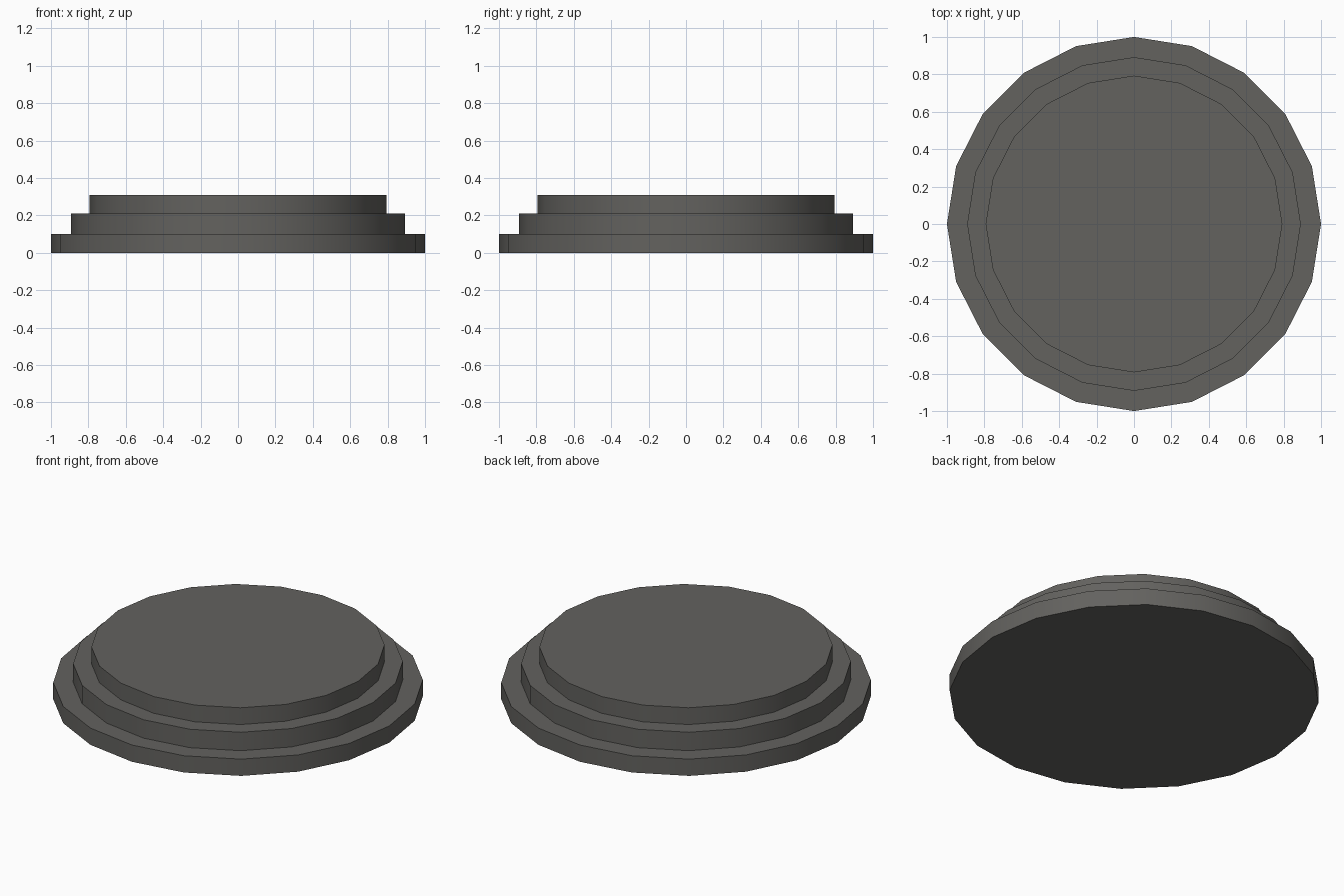
import bpy
import bmesh
from math import cos, sin, tau, radians

if "Cube" in bpy.data.objects:
    bpy.data.objects.remove(bpy.data.objects["Cube"])

SIDES = 20
# Stepped profile from the bottom rim to the top rim: (radius, height)
PROFILE = [(1.0, 0.0), (1.0, 0.10), (0.892, 0.10), (0.892, 0.21),
           (0.793, 0.21), (0.793, 0.31)]


def lathe(name, profile, sides):
    """Revolve a profile around z and close both ends."""
    bm = bmesh.new()
    rings = [[bm.verts.new((r * cos(tau * i / sides), r * sin(tau * i / sides), z))
              for i in range(sides)] for r, z in profile]
    for low, high in zip(rings, rings[1:]):
        for i in range(sides):
            j = (i + 1) % sides
            bm.faces.new((low[i], low[j], high[j], high[i]))
    bm.faces.new(rings[0][::-1])
    bm.faces.new(rings[-1])
    mesh = bpy.data.meshes.new(name)
    bm.to_mesh(mesh)
    bm.free()
    obj = bpy.data.objects.new(name, mesh)
    bpy.context.collection.objects.link(obj)
    return obj


# Three-step round platform in dark warm grey
platform = lathe("stepped_platform", PROFILE, SIDES)
stone = bpy.data.materials.new("dark_stone")
stone.diffuse_color = (0.125, 0.122, 0.114, 1.0)
stone.use_nodes = True
stone.node_tree.nodes["Principled BSDF"].inputs["Base Color"].default_value = stone.diffuse_color
platform.data.materials.append(stone)

# Smooth rounded walls, sharp step edges
bpy.context.view_layer.objects.active = platform
platform.select_set(True)
bpy.ops.object.shade_smooth_by_angle(angle=radians(30))
